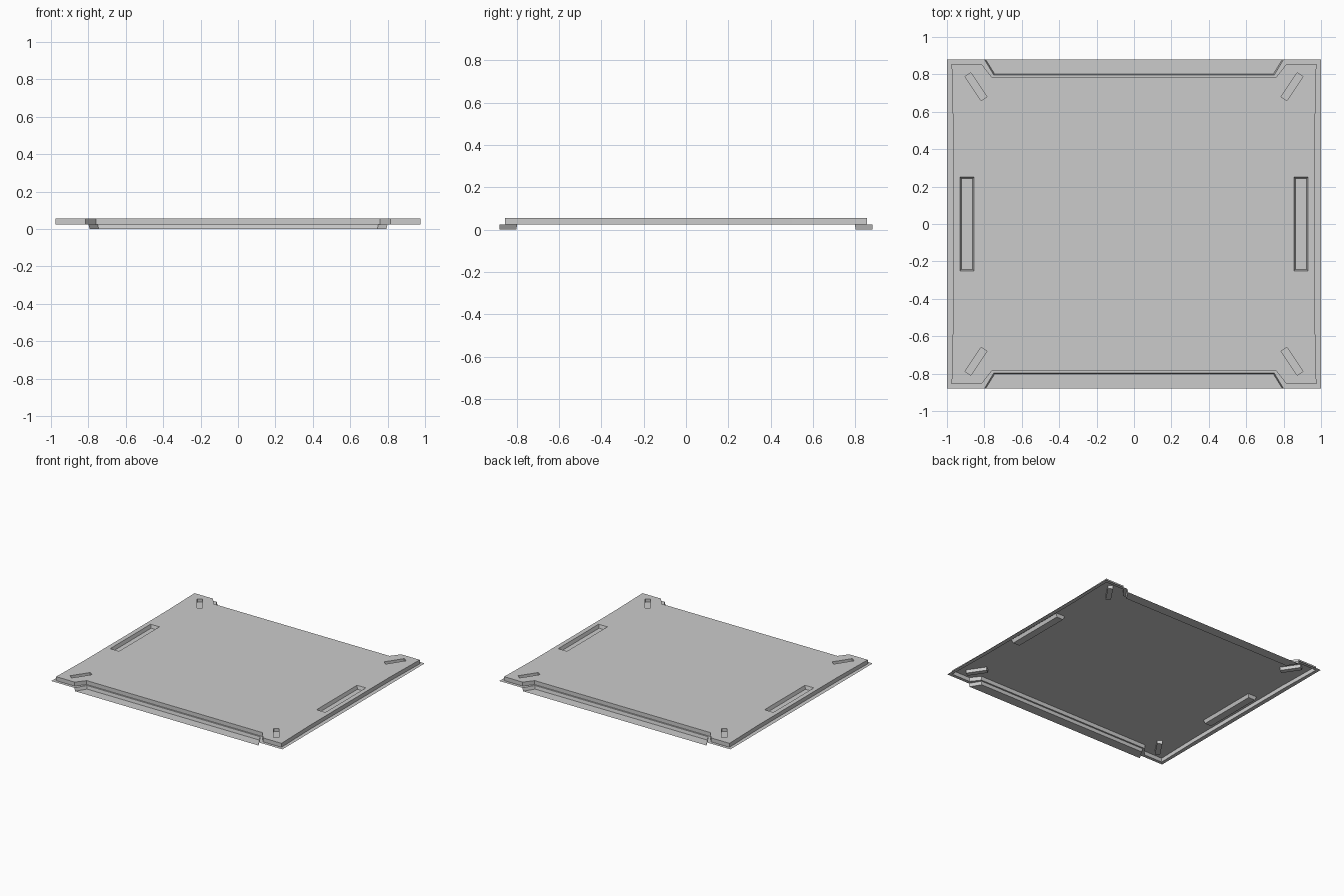
import bpy, bmesh, math

if "Cube" in bpy.data.objects:
    bpy.data.objects.remove(bpy.data.objects["Cube"])

TOP, RIM, LOW = 0.056, 0.025, 0.0


def ring(quarter):
    """Mirror a first-quadrant profile into a full counter-clockwise outline."""
    q = quarter
    return (q + [(-x, y) for x, y in reversed(q)]
            + [(-x, -y) for x, y in q] + [(x, -y) for x, y in reversed(q)])


def at(loop, z):
    return [(x, y, z) for x, y in loop]


def loft(bm, upper, lower, closed=True):
    u = [bm.verts.new(p) for p in upper]
    l = [bm.verts.new(p) for p in lower]
    n = len(u)
    for i in range(n if closed else n - 1):
        j = (i + 1) % n
        bm.faces.new((l[i], l[j], u[j], u[i]))


def cap(bm, loops):
    """Fill an outline, leaving any further loops as holes."""
    edges = []
    for loop in loops:
        v = [bm.verts.new(p) for p in loop]
        edges += [bm.edges.new((v[i], v[(i + 1) % len(v)])) for i in range(len(v))]
    res = bmesh.ops.triangle_fill(bm, edges=edges, use_beauty=True, normal=(0, 0, 1))
    for f in res["geom"]:
        if isinstance(f, bmesh.types.BMFace):
            f.normal_update()
            if f.normal.z < 0:
                f.normal_flip()


def finish(bm, name):
    bmesh.ops.remove_doubles(bm, verts=bm.verts, dist=0.0002)
    me = bpy.data.meshes.new(name)
    bm.to_mesh(me)
    bm.free()
    ob = bpy.data.objects.new(name, me)
    bpy.context.collection.objects.link(ob)


def rect(cx, cy, w, h, angle=0.0):
    c, s = math.cos(angle), math.sin(angle)
    return [(cx + x * c - y * s, cy + x * s + y * c) for x, y in
            ((-w / 2, -h / 2), (w / 2, -h / 2), (w / 2, h / 2), (-w / 2, h / 2))]


# Outlines of the raised panel and of the flat flange around it
panel = ring([(0.967, 0.5), (0.975, 0.855), (0.815, 0.855), (0.76, 0.785)])
outer = ring([(1.0, 0.5), (1.0, 0.88), (0.80, 0.88), (0.75, 0.797)])

# Recesses: name, rim outline, floor outline, floor height
pockets = []
for s, side in ((-1, "left"), (1, "right")):
    pockets.append((side + "_grip_pocket", rect(s * 0.893, 0, 0.076, 0.50),
                    rect(s * 0.893, 0, 0.058, 0.485), 0.03))
    for t, end in ((-1, "front"), (1, "back")):
        slot = rect(s * 0.845, t * 0.734, 0.154, 0.038, s * t * math.radians(56))
        pockets.append((f"{end}_{side}_slot", slot, slot, 0.03))

# Raised panel: top with openings, and side walls
bm = bmesh.new()
cap(bm, [at(panel, TOP)] + [at(p[1], TOP) for p in pockets])
loft(bm, at(panel, TOP), at(panel, RIM))
finish(bm, "raised_panel")

# Thin flange around the foot of the panel
bm = bmesh.new()
loft(bm, at(panel, RIM), at(outer, RIM))
finish(bm, "edge_flange")

# Grip pockets and corner slots
for name, rim, floor, z in pockets:
    bm = bmesh.new()
    loft(bm, at(floor, z), at(rim, TOP))
    bm.faces.new([bm.verts.new(p) for p in at(floor, z)])
    finish(bm, name)

# Dropped ledges in the front and back notches
for s, name in ((1, "back_ledge"), (-1, "front_ledge")):
    edge = [(0.80, 0.88), (0.75, 0.797), (-0.75, 0.797), (-0.80, 0.88)]
    foot = [(0.793, 0.88), (0.745, 0.802), (-0.745, 0.802), (-0.793, 0.88)]
    edge, foot = ([(s * x, s * y) for x, y in e] for e in (edge, foot))
    bm = bmesh.new()
    loft(bm, at(edge, RIM), at(foot, LOW), closed=False)
    bm.faces.new([bm.verts.new(p) for p in reversed(at(foot, LOW))])
    finish(bm, name)
